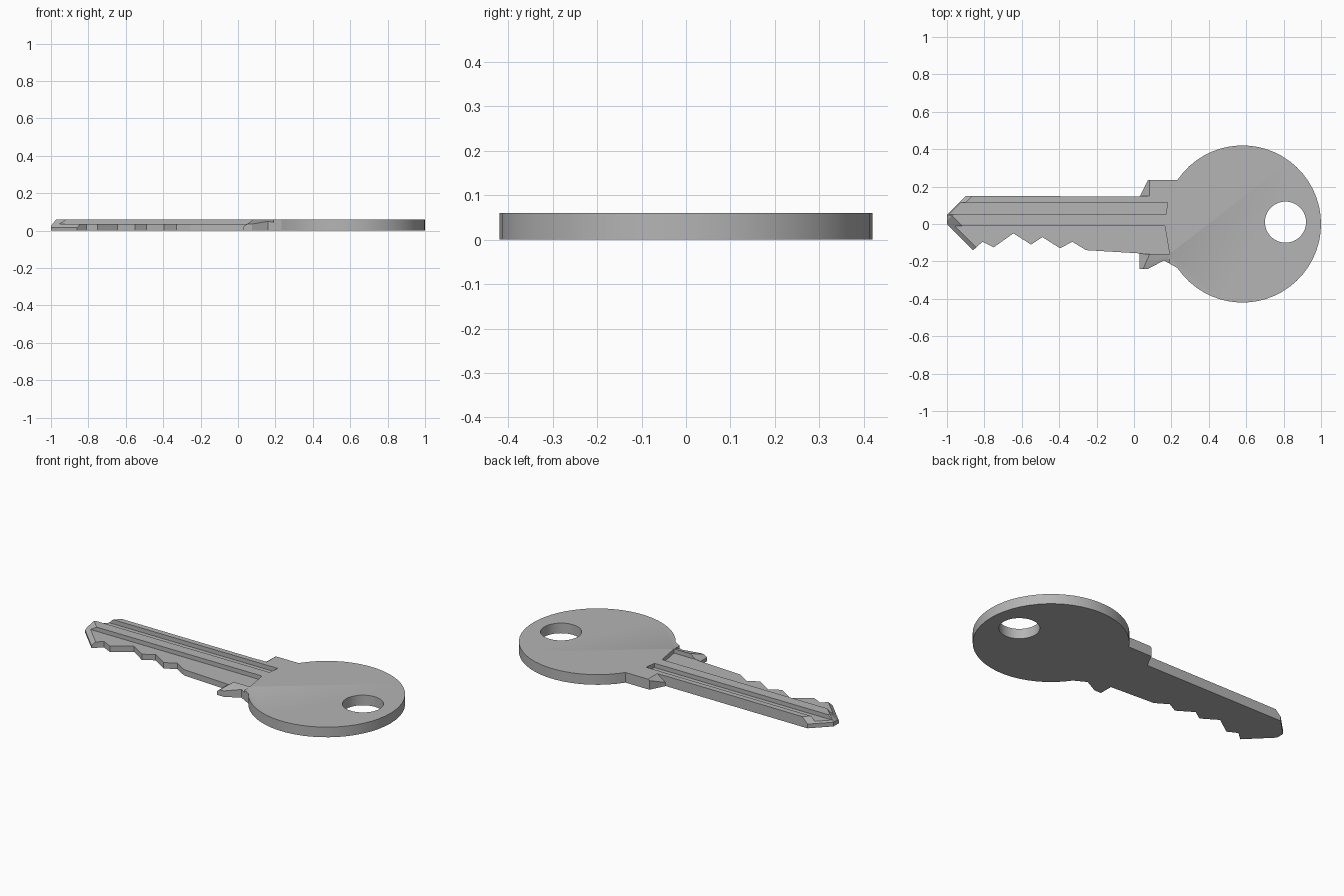
import bpy, bmesh, math
from mathutils import Vector

if "Cube" in bpy.data.objects:
    bpy.data.objects.remove(bpy.data.objects["Cube"])

T = 0.06        # key thickness
FLOOR = 0.035   # height of the milled blade surface


def prism(name, pts, lo, hi, axis='z'):
    """Extrude a profile: xy points along z, xz points along y, yz points along x."""
    put = {'z': lambda a, b, c: (a, b, c),
           'y': lambda a, b, c: (a, c, b),
           'x': lambda a, b, c: (c, a, b)}[axis]
    bm = bmesh.new()
    face = bm.faces.new([bm.verts.new(put(a, b, lo)) for a, b in pts])
    ext = bmesh.ops.extrude_face_region(bm, geom=[face])
    bmesh.ops.translate(bm, vec=put(0, 0, hi - lo),
                        verts=[v for v in ext['geom'] if isinstance(v, bmesh.types.BMVert)])
    bmesh.ops.recalc_face_normals(bm, faces=bm.faces)
    mesh = bpy.data.meshes.new(name)
    bm.to_mesh(mesh)
    bm.free()
    ob = bpy.data.objects.new(name, mesh)
    bpy.context.collection.objects.link(ob)
    return ob


def circle(cx, cy, r, start, end, n):
    return [(cx + r * math.cos(math.radians(start + (end - start) * i / n)),
             cy + r * math.sin(math.radians(start + (end - start) * i / n)))
            for i in range(n + 1)]


def cut(target, cutter):
    cutter.hide_render = True
    mod = target.modifiers.new("cut", 'BOOLEAN')
    mod.operation, mod.solver, mod.object = 'DIFFERENCE', 'EXACT', cutter
    bpy.context.view_layer.objects.active = target
    bpy.ops.object.modifier_apply(modifier=mod.name)
    bpy.data.objects.remove(cutter)


# Whole key outline: tip, bitting, lower shoulder, round bow, upper shoulder
blade = [(-1, 0.05), (-1, 0), (-0.86, -0.14), (-0.81, -0.095), (-0.75, -0.125),
         (-0.645, -0.05), (-0.55, -0.11), (-0.49, -0.07), (-0.395, -0.13),
         (-0.33, -0.095), (-0.255, -0.14), (0.03, -0.157)]
lower_shoulder = [(0.03, -0.24), (0.075, -0.24), (0.16, -0.195)]
bow = circle(0.58, 0, 0.42, -146, 146, 44)
upper_shoulder = [(0.075, 0.235), (0.03, 0.147), (-0.9, 0.15)]
key = prism("key", blade + lower_shoulder + bow + upper_shoulder, 0, T)

# Bevels on the pointed tip: plane through an edge point, with outward normal
bm = bmesh.new()
bm.from_mesh(key.data)
for point, normal in [((-1, 0.05, 0.025), (-1, 1, 1.0)),
                      ((-1, 0, 0.025), (-1, 0, 0.8)),
                      ((-1, 0, 0.015), (-1, -1, 1.6))]:
    bmesh.ops.bisect_plane(bm, geom=bm.verts[:] + bm.edges[:] + bm.faces[:],
                           plane_co=point, plane_no=Vector(normal).normalized(),
                           clear_outer=True)
    edges = [e for e in bm.edges if e.is_boundary]
    bmesh.ops.holes_fill(bm, edges=edges, sides=0)
bmesh.ops.recalc_face_normals(bm, faces=bm.faces)
bm.to_mesh(key.data)
bm.free()

# Milled recess above the teeth, and the narrow groove along the back
cut(key, prism("recess", [(-1.1, -0.012), (0.165, -0.012), (0.19, -0.16), (-1.1, -0.16)],
               FLOOR, 0.2))
cut(key, prism("groove", [(-1.1, 0.05), (0.17, 0.05), (0.18, 0.116), (-1.1, 0.116)],
               FLOOR, 0.2))

# Sloped faces of both shoulders
slope = [(0.0, 0.0), (0.085, 0.061), (0.085, 0.2), (0.0, 0.2)]
cut(key, prism("upper_slope", slope, 0.149, 0.4, 'y'))
cut(key, prism("lower_slope", slope, -0.4, -0.159, 'y'))
cut(key, prism("lower_side_slope", [(-0.3, 0.016), (-0.16, 0.0605), (-0.16, 0.2), (-0.3, 0.2)],
               0.0, 0.189, 'x'))

# Key ring hole
cut(key, prism("hole", circle(0.81, 0.01, 0.11, 0, 360, 40)[:-1], -0.1, 0.2))

# Dark grey metal
metal = bpy.data.materials.new("dark_metal")
metal.diffuse_color = (0.46, 0.46, 0.46, 1)
metal.use_nodes = True
metal.node_tree.nodes["Principled BSDF"].inputs["Base Color"].default_value = metal.diffuse_color
key.data.materials.clear()
key.data.materials.append(metal)

bpy.ops.object.select_all(action='DESELECT')
key.select_set(True)
bpy.context.view_layer.objects.active = key
bpy.ops.object.shade_smooth_by_angle(angle=math.radians(20))
